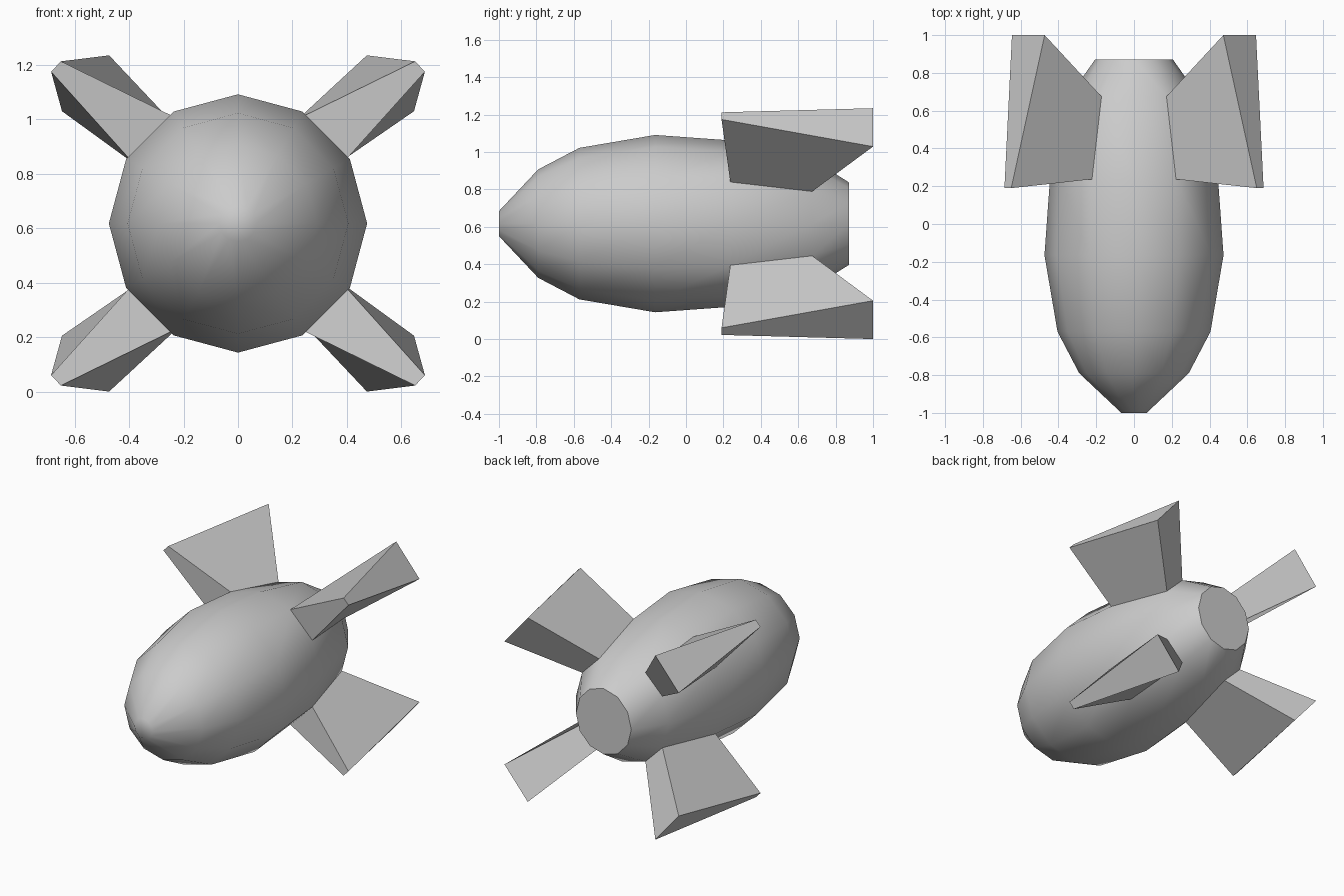
import bpy, bmesh
from math import sin, cos, pi, radians, copysign

if "Cube" in bpy.data.objects:
    bpy.data.objects.remove(bpy.data.objects["Cube"])

SIDES = 12
AXIS_Z = 0.617

# Hull stations: (y, half width, half height)
stations = [(-1.0, .067, .067), (-.79, .29, .29), (-.57, .405, .405),
            (-.165, .474, .474), (.237, .445, .445), (.675, .344, .344),
            (.872, .205, .22)]

# Hull: twelve-sided rings joined into a closed skin
bm = bmesh.new()
rings = [[bm.verts.new((rx * cos(2 * pi * i / SIDES), y, rz * sin(2 * pi * i / SIDES)))
          for i in range(SIDES)] for y, rx, rz in stations]
fin_faces = []
for s in range(len(rings) - 1):
    a, b = rings[s], rings[s + 1]
    for i in range(SIDES):
        j = (i + 1) % SIDES
        f = bm.faces.new((a[i], a[j], b[j], b[i]))
        if s == 4 and i % 3 == 1:
            fin_faces.append(f)
bm.faces.new(rings[0])
bm.faces.new(rings[-1])

# Fins: pull the four diagonal tail panels out to flared, swept tips
# key: (is rear corner, is nearer the vertical plane) -> |x|, y, |z|
tip = {(False, True): (.65, .19, .595), (False, False): (.686, .19, .557),
       (True, True): (.473, 1.0, .617), (True, False): (.646, 1.0, .412)}
for f in fin_faces:
    new = bmesh.ops.extrude_discrete_faces  # panels are extruded one at a time
    result = bmesh.ops.extrude_face_region(bm, geom=[f])
    for v in [g for g in result["geom"] if isinstance(g, bmesh.types.BMVert)]:
        x, y, z = tip[(v.co.y > .45, abs(v.co.z) > abs(v.co.x))]
        v.co = (copysign(x, v.co.x), y, copysign(z, v.co.z))
    if f.is_valid:
        bmesh.ops.delete(bm, geom=[f], context='FACES_ONLY')

bmesh.ops.translate(bm, verts=bm.verts, vec=(0, 0, AXIS_Z))
bmesh.ops.recalc_face_normals(bm, faces=bm.faces)

mesh = bpy.data.meshes.new("finned_hull")
bm.to_mesh(mesh)
bm.free()
hull = bpy.data.objects.new("finned_hull", mesh)
bpy.context.collection.objects.link(hull)
bpy.context.view_layer.objects.active = hull
hull.select_set(True)
bpy.ops.object.shade_smooth_by_angle(angle=radians(50))
